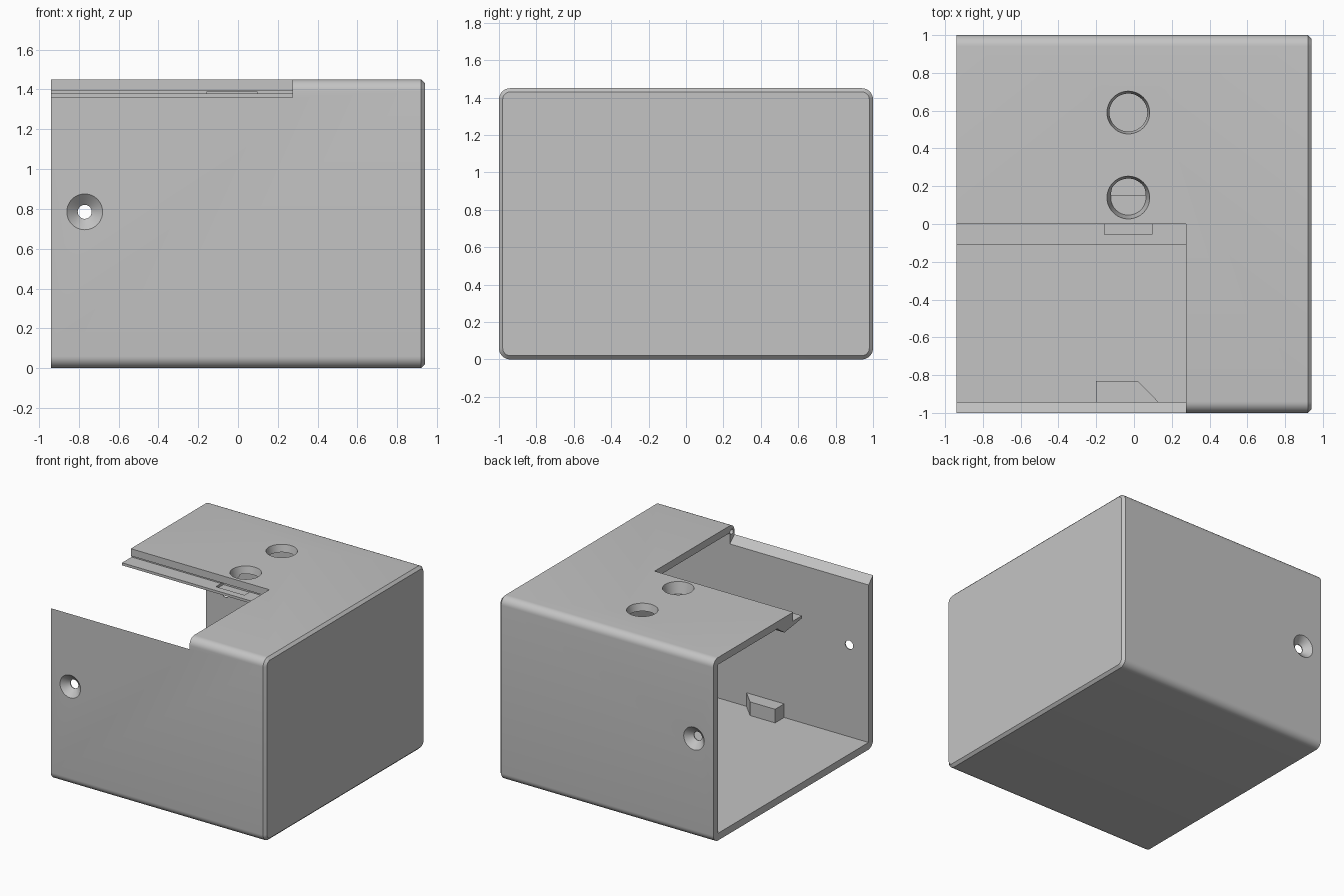
import bpy, bmesh, math
from mathutils import Matrix, Vector

cube = bpy.data.objects.get("Cube")
if cube:
    bpy.data.objects.remove(cube, do_unlink=True)

grey = bpy.data.materials.new("plain grey")
grey.use_nodes = True
grey.diffuse_color = (0.55, 0.55, 0.55, 1)
grey.node_tree.nodes["Principled BSDF"].inputs["Base Color"].default_value = grey.diffuse_color

X0, X1, Y, TOP, WALL = -0.94, 0.94, 1.0, 1.45, 0.057
CUT_X = 0.275


def finish(name, bm):
    bmesh.ops.recalc_face_normals(bm, faces=bm.faces)
    mesh = bpy.data.meshes.new(name)
    bm.to_mesh(mesh)
    bm.free()
    mesh.materials.append(grey)
    ob = bpy.data.objects.new(name, mesh)
    bpy.context.scene.collection.objects.link(ob)
    return ob


def loft(name, rings):
    """Skin a closed solid through matching rings of points."""
    bm = bmesh.new()
    loops = [[bm.verts.new(p) for p in ring] for ring in rings]
    n = len(loops[0])
    for a, b in zip(loops, loops[1:]):
        for i in range(n):
            j = (i + 1) % n
            bm.faces.new((a[i], a[j], b[j], b[i]))
    bm.faces.new(loops[0])
    bm.faces.new(loops[-1])
    return finish(name, bm)


def prism_x(name, profile, xa, xb):
    return loft(name, [[(x, y, z) for y, z in profile] for x in (xa, xb)])


def box(name, xa, xb, ya, yb, za, zb):
    return prism_x(name, [(ya, za), (yb, za), (yb, zb), (ya, zb)], xa, xb)


def cone(name, start, end, r1, r2):
    a, b = Vector(start), Vector(end)
    turn = (b - a).to_track_quat('Z', 'Y').to_matrix().to_4x4()
    bm = bmesh.new()
    bmesh.ops.create_cone(bm, cap_ends=True, segments=48, radius1=r1, radius2=r2,
                          depth=(b - a).length,
                          matrix=Matrix.Translation((a + b) / 2) @ turn)
    return finish(name, bm)


def combine(target, tool, operation):
    mod = target.modifiers.new("combine", 'BOOLEAN')
    mod.operation, mod.solver, mod.object = operation, 'EXACT', tool
    with bpy.context.temp_override(object=target, active_object=target):
        bpy.ops.object.modifier_apply(modifier=mod.name)
    bpy.data.objects.remove(tool, do_unlink=True)


def rounded_ring(x, inset, radius=0.06, steps=8):
    ring = []
    r = radius - inset
    for k, (sy, top) in enumerate([(1, True), (-1, True), (-1, False), (1, False)]):
        cy = sy * (Y - radius)
        cz = TOP - radius if top else radius
        for i in range(steps + 1):
            t = math.pi / 2 * (k + i / steps)
            ring.append((x, cy + r * math.cos(t), cz + r * math.sin(t)))
    return ring


# Rounded shell with a chamfered closed end, hollow and open at the other end
shell = loft("case_shell", [rounded_ring(X0, 0), rounded_ring(X1 - 0.02, 0),
                            rounded_ring(X1, 0.02)])
combine(shell, box("cavity", X0 - 0.2, X1 - WALL, WALL - Y, Y - WALL, WALL, TOP - WALL),
        'DIFFERENCE')

# Lid opening, with the front wall rim sloping inward
opening = [(-1.2, 1.36), (-Y, 1.36), (WALL - Y, 1.305), (0, 1.305), (0, 1.7), (-1.2, 1.7)]
combine(shell, prism_x("opening", opening, X0 - 0.2, CUT_X), 'DIFFERENCE')

# Ledge that carries the lid, with its catch pocket
ledge = [(-0.11, 1.38), (-0.11, 1.36), (0.11, 1.33), (0.19, 1.385), (0.19, 1.41),
         (0.01, 1.41), (0.01, 1.38)]
combine(shell, prism_x("ledge", ledge, X0, CUT_X), 'UNION')
combine(shell, box("pocket", -0.155, 0.095, -0.055, 0.04, 1.36, 1.39), 'DIFFERENCE')

# Hinge pin hole in the cut end of the front top corner
combine(shell, cone("pin_hole", (CUT_X - 0.05, -0.965, 1.395),
                    (CUT_X + 0.1, -0.965, 1.395), 0.02, 0.02), 'DIFFERENCE')

# Wedge-ended stop block on the floor against the front wall
stop = [(-0.2, -0.97), (0.13, -0.97), (0.13, WALL - Y), (0.02, -0.83), (-0.2, -0.83)]
combine(shell, loft("stop", [[(x, y, z) for x, y in stop] for z in (0.03, 0.165)]), 'UNION')

# Two round openings in the top, slightly tapered
for y in (0.59, 0.14):
    combine(shell, cone("top_hole", (-0.03, y, TOP - 0.09), (-0.03, y, TOP + 0.03),
                        0.093, 0.12), 'DIFFERENCE')

# Countersunk screw holes in the front and back walls
for side in (-1, 1):
    at = lambda depth: (-0.77, side * (Y - depth), 0.785)
    combine(shell, cone("countersink", at(-0.01), at(0.05), 0.101, 0.035), 'DIFFERENCE')
    combine(shell, cone("screw_hole", at(0.03), at(0.1), 0.035, 0.035), 'DIFFERENCE')

# Smooth the rounded surfaces, keep the edges crisp
bpy.ops.object.select_all(action='DESELECT')
shell.select_set(True)
bpy.context.view_layer.objects.active = shell
bpy.ops.object.shade_smooth_by_angle(angle=math.radians(30))
